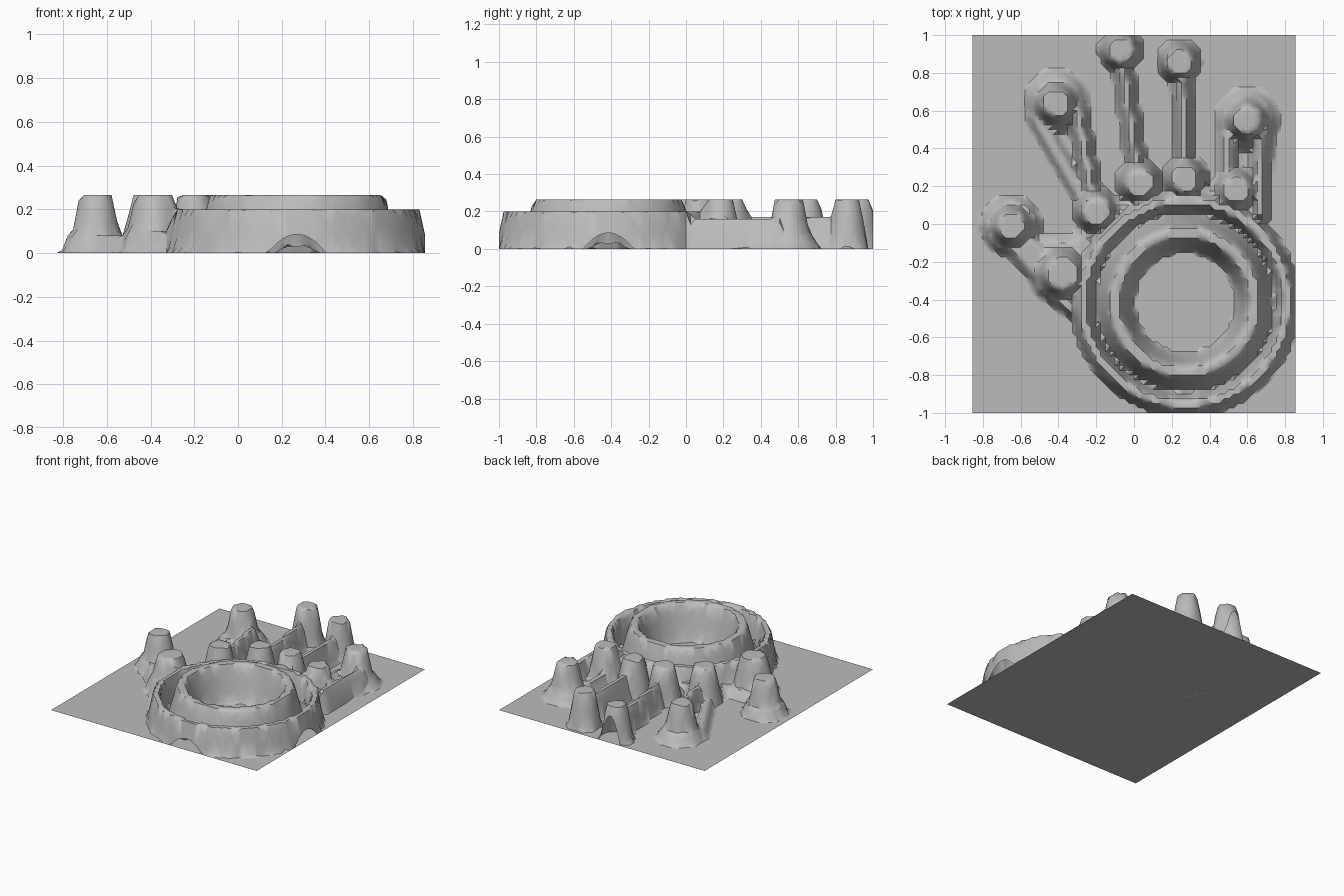
import bpy, bmesh, math
from mathutils import Vector

HALF_X, HALF_Y, CELL = 0.855, 1.0, 0.025
TALL, MID, LOW = 0.265, 0.2, 0.08

cube = bpy.data.objects.get("Cube")
if cube:
    bpy.data.objects.remove(cube, do_unlink=True)

grey = bpy.data.materials.new("stone grey")
grey.use_nodes = True
grey.diffuse_color = (0.5, 0.5, 0.5, 1)
grey.node_tree.nodes["Principled BSDF"].inputs["Base Color"].default_value = grey.diffuse_color


def ramp(distance, inner, outer, height):
    """Full height inside inner, falling to the ground at outer."""
    return height * max(0, min(1, (outer - distance) / (outer - inner)))


def tower(x, y, top=0.075, foot=0.125, height=TALL):
    centre = Vector((x, y))
    return lambda p: ramp((p - centre).length, top, foot, height)


def ring(x, y, radius, top, foot, height):
    centre = Vector((x, y))
    return lambda p: ramp(abs((p - centre).length - radius), top, foot, height)


def wall(x1, y1, x2, y2, height, top=0.02, foot=0.055):
    start, end = Vector((x1, y1)), Vector((x2, y2))
    along = end - start

    def shape(p):
        t = max(0, min(1, (p - start).dot(along) / along.length_squared))
        return ramp((p - start - along * t).length, top, foot, height)
    return shape


# Each part is a list of raised shapes
parts = {
    "inner_ring": [ring(0.27, -0.415, 0.37, 0.03, 0.1, TALL)],
    "outer_ring": [ring(0.27, -0.415, 0.54, 0.025, 0.06, MID)],
    "palm_towers": [tower(-0.2, 0.07), tower(0.03, 0.22), tower(0.27, 0.24),
                    tower(0.54, 0.18), tower(-0.38, -0.26, 0.09, 0.15)],
    "finger_towers": [tower(-0.41, 0.64), tower(-0.07, 0.92, 0.07, 0.115),
                      tower(0.24, 0.86, 0.07, 0.115), tower(0.6, 0.55)],
    "thumb_tower": [tower(-0.65, -0.01)],
    "finger_skirts": [tower(-0.41, 0.65, 0.12, 0.17, LOW), tower(0.6, 0.55, 0.12, 0.17, LOW)],
    "thumb_skirt": [tower(-0.65, -0.01, 0.13, 0.16, LOW),
                    wall(-0.58, -0.12, -0.46, -0.26, LOW, 0.06, 0.1)],
    "middle_walls": [wall(-0.06, 0.85, 0.02, 0.25, 0.17), wall(0.25, 0.8, 0.27, 0.27, 0.17)],
    "side_walls": [wall(-0.3, 0.6, -0.22, 0.15, 0.16), wall(-0.52, 0.57, -0.26, 0.12, 0.06),
                   wall(0.68, 0.5, 0.67, 0.05, 0.16), wall(0.5, 0.48, 0.5, 0.2, 0.1)],
    "palm_edge": [wall(-0.48, -0.33, -0.28, -0.48, 0.1), wall(-0.5, -0.11, -0.22, -0.11, 0.06),
                  wall(-0.25, 0.02, -0.27, -0.2, 0.06), wall(-0.2, 0.07, 0.54, 0.18, 0.1)],
}


def part_height(name, p):
    return max(shape(p) for shape in parts[name])


def finish(name, bm):
    mesh = bpy.data.meshes.new(name)
    bm.to_mesh(mesh)
    bm.free()
    mesh.materials.append(grey)
    obj = bpy.data.objects.new(name, mesh)
    bpy.context.collection.objects.link(obj)
    return obj


# Flat base sheet
bm = bmesh.new()
bmesh.ops.create_grid(bm, x_segments=1, y_segments=1, size=1)
bmesh.ops.scale(bm, vec=(HALF_X, HALF_Y, 1), verts=bm.verts)
finish("base_plate", bm)

# Stepped relief: every cell belongs to the tallest part standing on it
columns, rows = round(2 * HALF_X / CELL), round(2 * HALF_Y / CELL)


def point(i, j):
    return Vector((-HALF_X + 2 * HALF_X * i / columns, -HALF_Y + 2 * HALF_Y * j / rows))


surface = {(i, j): max(part_height(name, point(i, j)) for name in parts)
           for i in range(columns + 1) for j in range(rows + 1)}
owned = {name: [] for name in parts}
for i in range(columns):
    for j in range(rows):
        corners = [(i, j), (i + 1, j), (i + 1, j + 1), (i, j + 1)]
        if max(surface[c] for c in corners) > 0:
            peak = max(corners, key=surface.get)
            owner = max(parts, key=lambda name: part_height(name, point(*peak)))
            owned[owner].append(corners)

for name, cells in owned.items():
    bm = bmesh.new()
    verts = {c: bm.verts.new((*point(*c), surface[c])) for cell in cells for c in cell}
    for cell in cells:
        bm.faces.new([verts[c] for c in cell])
    bmesh.ops.triangulate(bm, faces=bm.faces)
    obj = finish(name, bm)
    bpy.ops.object.select_all(action="DESELECT")
    obj.select_set(True)
    bpy.context.view_layer.objects.active = obj
    bpy.ops.object.shade_smooth_by_angle(angle=math.radians(50))
